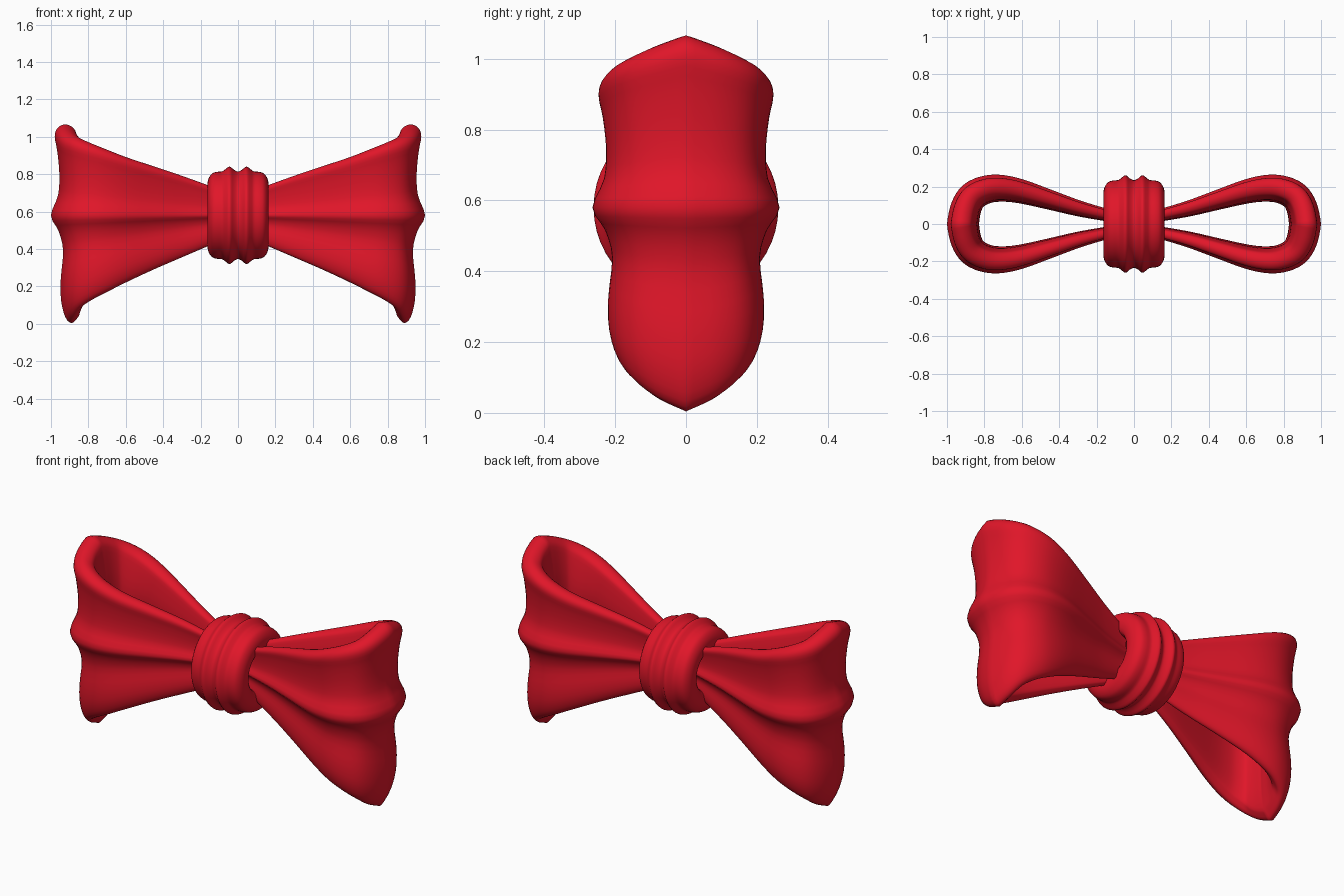
import bpy, bmesh, math
from mathutils import Vector

if "Cube" in bpy.data.objects:
    bpy.data.objects.remove(bpy.data.objects["Cube"])

ZC = 0.58  # height of the knot centre

red = bpy.data.materials.new("red_fabric")
red.diffuse_color = (0.75, 0.008, 0.022, 1)
red.use_nodes = True
red.node_tree.nodes["Principled BSDF"].inputs["Base Color"].default_value = red.diffuse_color


def spline(pts, n, closed=False):
    """Catmull-Rom samples through points of any dimension."""
    out, m = [], len(pts)
    for i in range(m if closed else m - 1):
        idx = [i - 1, i, i + 1, i + 2]
        idx = [j % m if closed else min(max(j, 0), m - 1) for j in idx]
        a, b, c, d = (pts[j] for j in idx)
        for k in range(n):
            t = k / n
            out.append(tuple(0.5 * (2*q + (r - p)*t + (2*p - 5*q + 4*r - s)*t*t
                                    + (3*q - p - 3*r + s)*t**3)
                             for p, q, r, s in zip(a, b, c, d)))
    if not closed:
        out.append(tuple(pts[-1]))
    return out


def skin(name, rings, closed=False):
    """Bridge closed rings of points into one smooth object."""
    bm = bmesh.new()
    vs = [[bm.verts.new(p) for p in ring] for ring in rings]
    n = len(vs[0])
    for i in range(len(vs) if closed else len(vs) - 1):
        a, b = vs[i], vs[(i + 1) % len(vs)]
        for j in range(n):
            k = (j + 1) % n
            bm.faces.new((a[j], b[j], b[k], a[k]))
    if not closed:
        bm.faces.new(vs[0])
        bm.faces.new(vs[-1])
    bmesh.ops.recalc_face_normals(bm, faces=bm.faces)
    me = bpy.data.meshes.new(name)
    bm.to_mesh(me)
    bm.free()
    me.materials.append(red)
    ob = bpy.data.objects.new(name, me)
    bpy.context.collection.objects.link(ob)
    bpy.context.view_layer.objects.active = ob
    ob.select_set(True)
    bpy.ops.object.shade_smooth_by_angle(angle=math.radians(50))
    ob.select_set(False)
    return ob


# Ribbon loop path seen from above: x, y, top z, bottom z, fold scale
half = [(.10, .034, .72, .44, .36), (.16, .045, .74, .415, .40),
        (.30, .077, .79, .355, .5), (.45, .120, .84, .29, .62),
        (.60, .162, .89, .22, .75), (.70, .178, .93, .17, .83),
        (.78, .173, .965, .13, .88), (.85, .140, 1.0, .085, .93),
        (.885, .08, 1.035, .04, .97), (.90, 0, 1.066, .004, 1)]
side = spline(half, 4)
path = [(x, -y, t, b, k) for x, y, t, b, k in side] + side[-2::-1]

# Folded cross-section: height fraction, offset from the path
section = spline([(-1, -.01), (-.95, .022), (-.8, .045), (-.6, .048), (-.33, .035),
                  (-.15, .058), (0, .1), (.22, .062), (.45, .055), (.7, .066),
                  (.87, .08), (.96, .065), (1, .025), (.96, -.02), (.85, -.04),
                  (.5, -.06), (.2, -.055), (0, -.038), (-.3, -.068),
                  (-.7, -.068), (-.9, -.055), (-.96, -.038)], 3, True)

rings = []
for i, (x, y, top, bot, k) in enumerate(path):
    p, q = path[max(i - 1, 0)], path[min(i + 1, len(path) - 1)]
    t = Vector((q[0] - p[0], q[1] - p[1])).normalized()
    rings.append([(x + t.y * o * k, y - t.x * o * k,
                   ZC + w * (top - ZC if w > 0 else ZC - bot))
                  for w, o in section])
loops = skin("ribbon_loops", rings)
mirror = loops.modifiers.new("mirror", 'MIRROR')
mirror.use_axis[0] = True

# Knot: ribbed profile turned around the x axis (x, radius)
rib = [(0, .234), (.022, .244), (.045, .261), (.068, .246), (.085, .235),
       (.115, .232), (.14, .222), (.158, .195), (.163, .16), (.15, .12), (.1, .1)]
rib = spline([(-x, r) for x, r in rib[:0:-1]] + rib, 3)
turns = 48
knot = [[(x, r * math.cos(a), ZC + r * math.sin(a)) for x, r in rib]
        for a in (2 * math.pi * i / turns for i in range(turns))]
skin("knot", knot, True)
